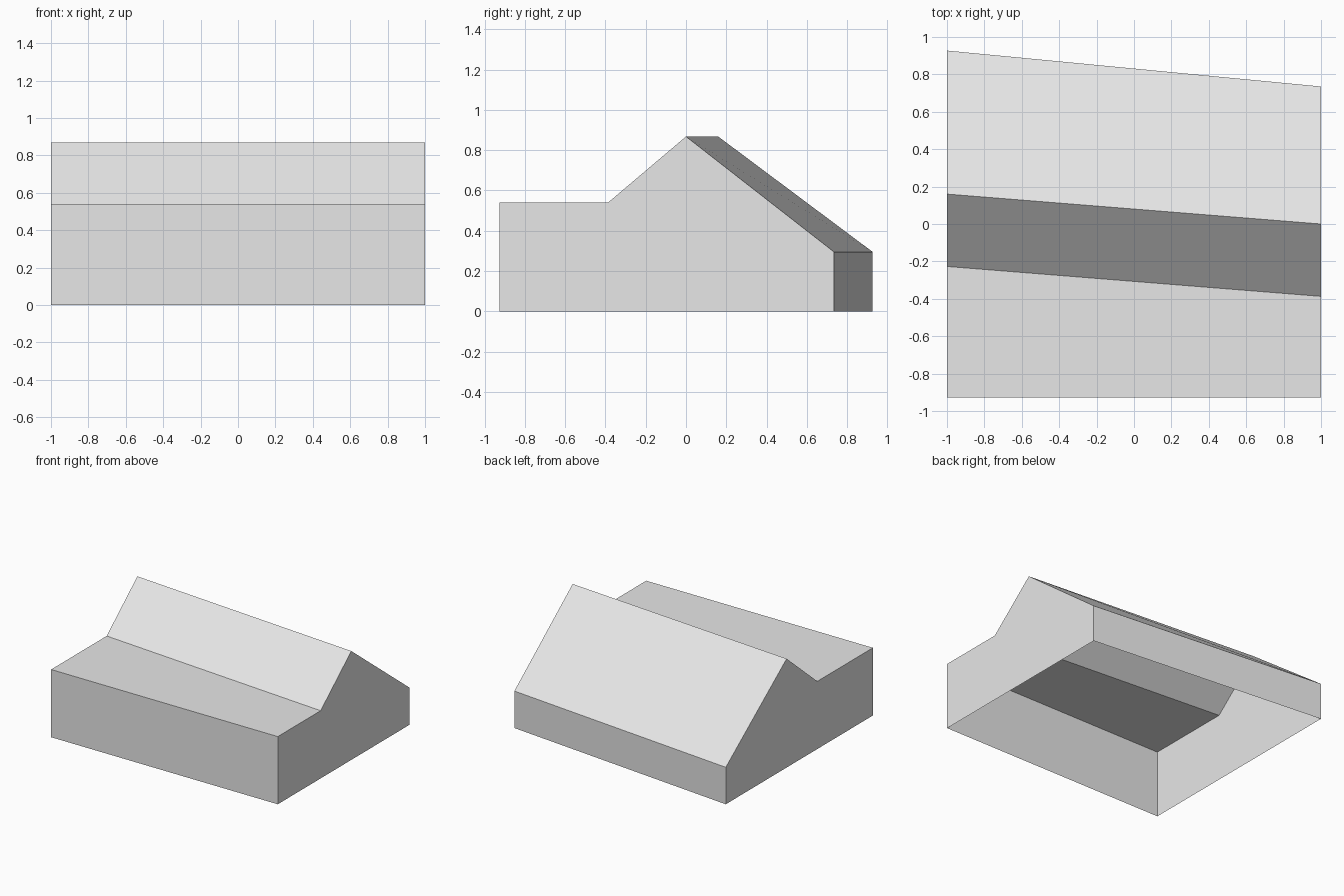
import bpy
import bmesh

if "Cube" in bpy.data.objects:
    bpy.data.objects.remove(bpy.data.objects["Cube"])

# Single light grey finish
grey = bpy.data.materials.new("light_grey")
grey.use_nodes = True
colour = (0.8, 0.8, 0.8, 1)
grey.diffuse_color = colour
grey.node_tree.nodes["Principled BSDF"].inputs["Base Color"].default_value = colour

# Gable outline (y, z): front foot, front top, valley, ridge, eave, back foot
FRONT = -0.927
profile = [(FRONT, 0), (FRONT, 0.54), (-0.387, 0.54),
           (0, 0.868), (0.735, 0.295), (0.735, 0)]
SKEW = {1: 0, -1: 0.16}       # ridge and valley drift back towards -x
EAVE_SKEW = {1: 0, -1: 0.192}  # back wall drifts slightly more


def outline(bm, side):
    """Vertices of the gable at one end; the front wall stays straight."""
    verts = []
    for y, z in profile:
        shift = 0 if y == FRONT else EAVE_SKEW[side] if y > 0 else SKEW[side]
        verts.append(bm.verts.new((side, y + shift, z)))
    return verts


bm = bmesh.new()
left, right = outline(bm, 1), outline(bm, -1)

# Gable ends
bm.faces.new(left)
bm.faces.new(right[::-1])

# Front wall, flat roof, both roof slopes and back wall; the underside stays open
for i in range(len(profile) - 1):
    bm.faces.new((left[i], right[i], right[i + 1], left[i + 1]))

bmesh.ops.recalc_face_normals(bm, faces=bm.faces)

# Make sure the shell faces outwards
bm.faces.ensure_lookup_table()
if bm.faces[0].normal.x < 0:
    bmesh.ops.reverse_faces(bm, faces=bm.faces)

mesh = bpy.data.meshes.new("building_shell")
bm.to_mesh(mesh)
bm.free()
mesh.materials.append(grey)
shell = bpy.data.objects.new("building_shell", mesh)
bpy.context.collection.objects.link(shell)
